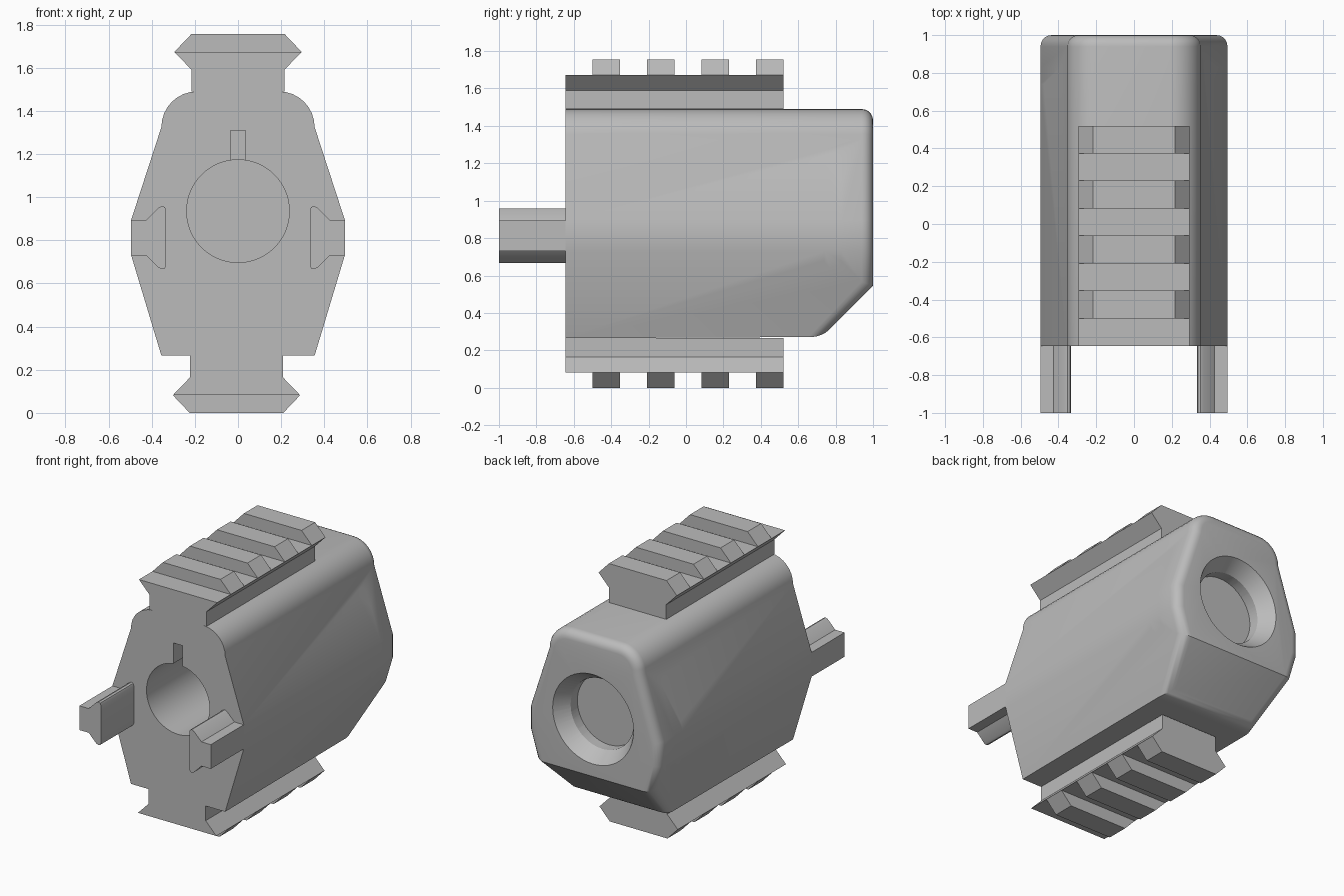
import bpy, bmesh
from math import sin, cos, pi, radians
from mathutils import Matrix, Vector

cube = bpy.data.objects.get("Cube")
if cube:
    bpy.data.objects.remove(cube, do_unlink=True)

metal = bpy.data.materials.new("grey metal")
metal.use_nodes = True
GREY = (0.5, 0.5, 0.5, 1)
metal.diffuse_color = GREY
metal.node_tree.nodes["Principled BSDF"].inputs["Base Color"].default_value = GREY

FRONT, BACK, RAIL_END = -0.645, 1.0, 0.52
BORE_Z, BORE_R = 0.935, 0.238


def finish(name, bm):
    bmesh.ops.recalc_face_normals(bm, faces=bm.faces)
    mesh = bpy.data.meshes.new(name)
    bm.to_mesh(mesh)
    bm.free()
    mesh.materials.append(metal)
    ob = bpy.data.objects.new(name, mesh)
    bpy.context.collection.objects.link(ob)
    return ob


def extrude(bm, profile, y0, y1):
    """Extrude an (x, z) outline along y."""
    face = bm.faces.new([bm.verts.new((x, y0, z)) for x, z in profile])
    geom = bmesh.ops.extrude_face_region(bm, geom=[face])["geom"]
    verts = [g for g in geom if isinstance(g, bmesh.types.BMVert)]
    bmesh.ops.translate(bm, verts=verts, vec=(0, y1 - y0, 0))


def mirrored(half):
    """Close a right-hand outline with its reflection."""
    return half + [(-x, z) for x, z in reversed(half)]


def arc(cx, cz, r, a0, a1, n):
    return [(cx + r * cos(radians(a0 + (a1 - a0) * i / n)),
             cz + r * sin(radians(a0 + (a1 - a0) * i / n))) for i in range(n + 1)]


def frustum(name, y0, y1, r0, r1):
    bm = bmesh.new()
    bmesh.ops.create_cone(bm, cap_ends=True, segments=64, radius1=r0, radius2=r1, depth=y1 - y0)
    bm.transform(Matrix.Translation((0, (y0 + y1) / 2, BORE_Z)) @ Matrix.Rotation(-pi / 2, 4, "X"))
    return finish(name, bm)


def smooth(ob):
    bpy.ops.object.select_all(action="DESELECT")
    ob.select_set(True)
    bpy.context.view_layer.objects.active = ob
    bpy.ops.object.shade_smooth_by_angle(angle=radians(30))


# Body: rounded shoulders, sloped underside at the back, filleted back edges
bm = bmesh.new()
extrude(bm, mirrored([(0.355, 0.265), (0.495, 0.73), (0.495, 0.895)]
                     + arc(0.19, 1.325, 0.165, 0, 90, 8)), FRONT, BACK)
bmesh.ops.recalc_face_normals(bm, faces=bm.faces)
cut = bmesh.ops.bisect_plane(bm, geom=bm.verts[:] + bm.edges[:] + bm.faces[:],
                             plane_co=(0, BACK, 0.545), plane_no=Vector((0, 1, -1)).normalized(),
                             clear_outer=True)["geom_cut"]
bmesh.ops.holes_fill(bm, edges=[e for e in cut if isinstance(e, bmesh.types.BMEdge)])
bmesh.ops.recalc_face_normals(bm, faces=bm.faces)
bm.normal_update()
rim = [e for e in bm.edges if sum(f.normal.y > 0.5 for f in e.link_faces) == 1]
bmesh.ops.bevel(bm, geom=rim, offset=0.06, offset_type="OFFSET", segments=5,
                profile=0.5, affect="EDGES", clamp_overlap=False)
body = finish("body", bm)

# Cutters: bore, flared muzzle, key notch and side vent
cutters = [frustum("bore_cutter", -1, 1.2, BORE_R, BORE_R),
           frustum("flare_cutter", 0.9, 1.02, BORE_R - 0.001, 0.318)]
bm = bmesh.new()
extrude(bm, mirrored([(0.035, BORE_Z), (0.035, 1.31)]), FRONT - 0.1, FRONT + 0.15)
cutters.append(finish("key_notch_cutter", bm))
bm = bmesh.new()
r = 0.044
extrude(bm, arc(0.785, 1.255 - r, r, 0, 180, 10) + arc(0.785, 0.635 + r, r, 180, 360, 10), -0.7, 0.7)
bm.transform(Matrix(((0, 1, 0, 0), (1, 0, 0, 0), (0, 0, 1, 0), (0, 0, 0, 1))))
cutters.append(finish("side_vent_cutter", bm))

for cutter in cutters:
    mod = body.modifiers.new(cutter.name, "BOOLEAN")
    mod.operation, mod.solver, mod.object = "DIFFERENCE", "EXACT", cutter
bpy.context.view_layer.objects.active = body
for cutter in cutters:
    bpy.ops.object.modifier_apply(modifier=cutter.name)
for cutter in cutters:
    bpy.data.objects.remove(cutter, do_unlink=True)
smooth(body)

# Rails: neck and flared base, with four crosswise teeth
for name, base, d, shift in (("top_rail", 1.49, 1, 0), ("bottom_rail", 0.265, -1, -0.007)):
    bm = bmesh.new()
    extrude(bm, mirrored([(0.215, base), (0.215, base + d * 0.1), (0.295, base + d * 0.183)]),
            FRONT, RAIL_END)
    for i in range(4):
        y = RAIL_END - 0.146 - i * 0.291
        extrude(bm, mirrored([(0.295, base + d * 0.183), (0.217, base + d * 0.265)]), y, y + 0.146)
    bmesh.ops.translate(bm, verts=bm.verts, vec=(shift, 0, 0))
    finish(name, bm)

# Prongs reaching forward on either side
for name, s in (("left_prong", 1), ("right_prong", -1)):
    half = [(0.495, 0.73), (0.425, 0.73), (0.368, 0.673), (0.352, 0.666), (0.339, 0.67), (0.333, 0.685),
            (0.333, 0.94), (0.339, 0.954), (0.352, 0.959), (0.368, 0.952), (0.425, 0.895), (0.495, 0.895)]
    bm = bmesh.new()
    extrude(bm, [(s * x, z) for x, z in half], -1.0, FRONT)
    smooth(finish(name, bm))
